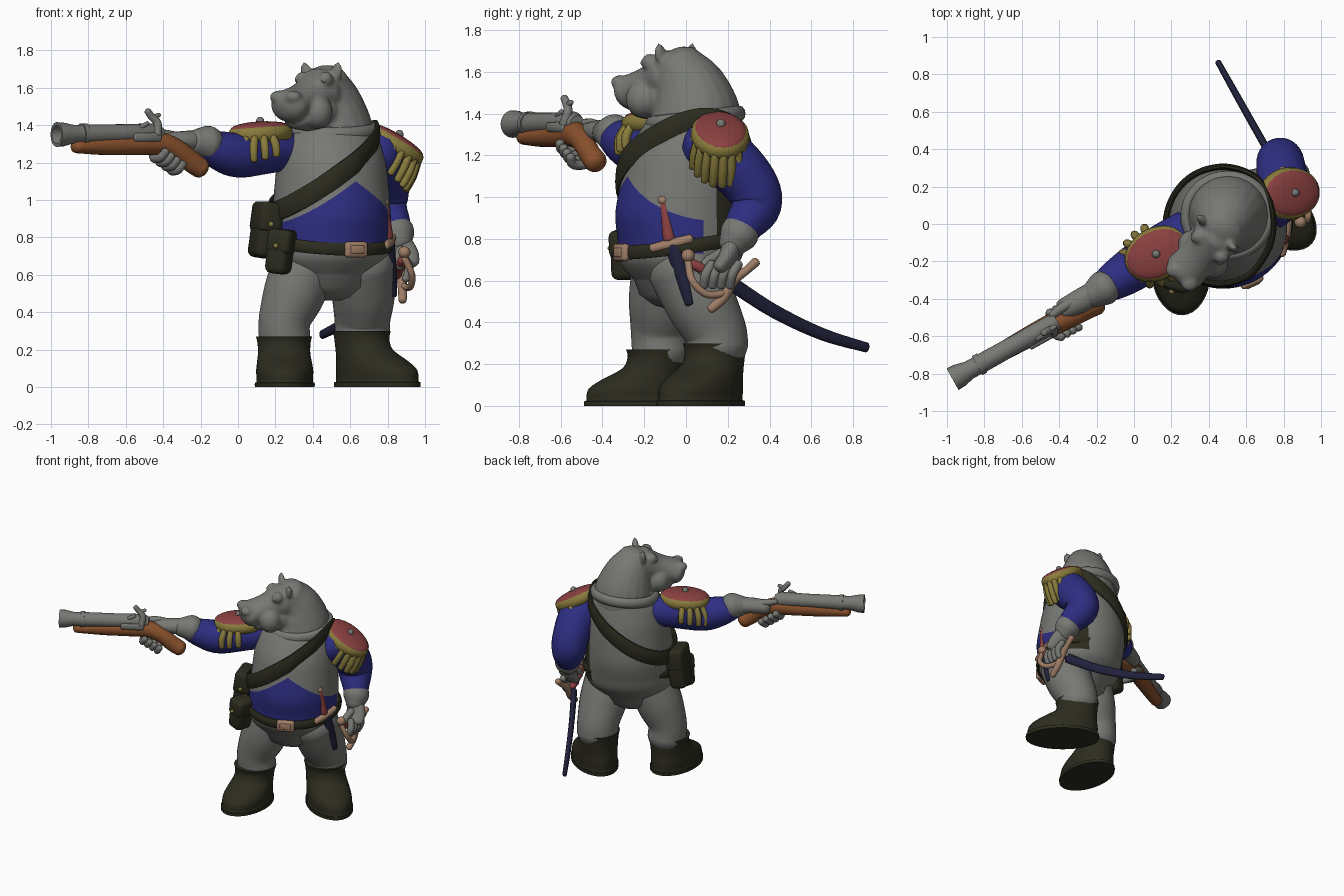
import bpy, bmesh, math
from mathutils import Vector as V, Matrix

if "Cube" in bpy.data.objects:
    bpy.data.objects.remove(bpy.data.objects["Cube"])

def mat(name, r, g, b):
    m = bpy.data.materials.new(name)
    m.diffuse_color = (r, g, b, 1)
    m.use_nodes = True
    m.node_tree.nodes["Principled BSDF"].inputs["Base Color"].default_value = m.diffuse_color
    return m

GREY = mat("grey", .185, .19, .175)
BLUE = mat("coat blue", .027, .027, .225)
GREEN = mat("dark olive", .025, .025, .014)
RED = mat("red", .26, .052, .052)
GOLD = mat("gold", .25, .2, .045)
WOOD = mat("wood", .25, .082, .025)
TAN = mat("brass tan", .35, .21, .135)
NAVY = mat("navy", .015, .015, .045)

def finish(name, bm, *mats):
    bmesh.ops.recalc_face_normals(bm, faces=bm.faces)
    me = bpy.data.meshes.new(name)
    bm.to_mesh(me)
    bm.free()
    for p in me.polygons:
        p.use_smooth = True
    me.set_sharp_from_angle(angle=math.radians(50))
    ob = bpy.data.objects.new(name, me)
    bpy.context.collection.objects.link(ob)
    for m in mats:
        me.materials.append(m)
    return ob

def spline(rows, sub, closed):
    """Catmull-Rom through rows of numbers."""
    n, out = len(rows), []
    get = (lambda i: rows[i % n]) if closed else (lambda i: rows[max(0, min(n - 1, i))])
    for i in range(n if closed else n - 1):
        a, b, c, d = (get(i + k) for k in (-1, 0, 1, 2))
        for s in range(sub):
            t = s / sub
            out.append([.5 * (2*q + (r-p)*t + (2*p-5*q+4*r-w)*t*t + (3*q-p-3*r+w)*t**3)
                        for p, q, r, w in zip(a, b, c, d)])
    return out if closed else out + [list(rows[-1])]

def loft(name, rings, m, up=(0, 0, 1), axis=None, sub=5, seg=20, closed=False, dome=True, bm=None):
    """Sweep an oval (x, y, z, w, h) along a path; adds to bm or makes an object."""
    rows = [tuple(r) + ((r[3],) if len(r) == 4 else ()) for r in rings]
    rows = spline(rows, sub, closed) if sub > 1 else rows
    out, n, side, sections = bm or bmesh.new(), len(rows), None, []
    for i, r in enumerate(rows):
        a, b = (rows[i-1], rows[(i+1) % n]) if closed else (rows[max(0, i-1)], rows[min(n-1, i+1)])
        t = V(axis) if axis else V(b[:3]) - V(a[:3])
        t.normalize()
        if side is None or closed:
            side = t.cross(V(up))
            if side.length < .2:
                side = t.cross(V((0, 1, 0)))
        side = (side - t * side.dot(t)).normalized()
        sections.append((V(r[:3]), t, side, side.cross(t), r[3], r[4]))
    if dome and not closed:
        def cap(s, sign):
            c, t, u, v, w, h = s
            k = min(w, h) * .7
            return [(c + t * sign * k * math.sin(x), t, u, v, w * math.cos(x), h * math.cos(x))
                    for x in (.5, 1., 1.35)]
        sections = cap(sections[0], -1)[::-1] + sections + cap(sections[-1], 1)
    loops = [[out.verts.new(c + u * w * math.cos(k * math.tau / seg) + v * h * math.sin(k * math.tau / seg))
              for k in range(seg)] for c, t, u, v, w, h in sections]
    pairs = list(zip(loops, loops[1:])) + ([(loops[-1], loops[0])] if closed else [])
    for p, q in pairs:
        for k in range(seg):
            out.faces.new((p[k], p[(k+1) % seg], q[(k+1) % seg], q[k]))
    if not closed:
        out.faces.new(loops[0])
        out.faces.new(loops[-1])
    return out if bm or m is None else finish(name, out, m)

def ball(name, c, size, m, rot=Matrix(), bm=None):
    out = bm or bmesh.new()
    bmesh.ops.create_uvsphere(out, u_segments=20, v_segments=12, radius=1,
                              matrix=Matrix.Translation(c) @ rot.to_4x4() @ Matrix.Diagonal((*size, 1)))
    return out if bm else finish(name, out, m)

def box(name, c, size, m, yaw=0, tilt=0, bevel=.02):
    bm = bmesh.new()
    bmesh.ops.create_cube(bm, size=1, matrix=Matrix.Translation(c) @ Matrix.Rotation(yaw, 4, 'Z')
                          @ Matrix.Rotation(tilt, 4, 'Y') @ Matrix.Diagonal((*size, 1)))
    bmesh.ops.bevel(bm, geom=bm.edges[:], offset=bevel, segments=3, profile=.5, affect='EDGES')
    return finish(name, bm, m)

# Torso: (z, centre y, half width, half depth) in a frame turned toward F; cut along the coat opening
F, U, UP = V((.42, -.908, 0)), V((.908, .42, 0)), V((0, 0, 1))
TORSO = [(.6, -.04, .24, .2), (.69, -.03, .315, .28), (.8, -.02, .32, .305),
         (.92, -.015, .315, .325), (1.06, -.005, .305, .31), (1.2, .005, .29, .285),
         (1.32, .025, .26, .24), (1.4, .045, .21, .2)]
bm = loft("", [(.5, y, z, a, b) for z, y, a, b in TORSO], None, up=F, axis=(0, 0, 1), sub=8, seg=80)
O = V((.5, 0, 0))
for co, no in ((O + UP * 1.1, UP + U * .68), (O + UP * 1.1, UP - U * .68), (O + F * .05, F), (O - F * .02, F), (O - F * .17, F)):
    bmesh.ops.bisect_plane(bm, geom=bm.verts[:] + bm.edges[:] + bm.faces[:], plane_co=co, plane_no=no)
torso = finish("torso", bm, GREY, BLUE, GREEN)
for p in torso.data.polygons:
    d = p.center - O
    f, u, z = d.dot(F), d.dot(U), p.center.z
    if f > .05 and .73 < z < 1.1 - .68 * abs(u):
        p.material_index = 1
    elif u > .1 and -.17 < f < -.02 and .72 < z < 1.08:
        p.material_index = 2

def surf(ang, z, off):
    """Point on the torso surface."""
    for p, q in zip(TORSO, TORSO[1:]):
        if z <= q[0]:
            break
    t = min(1, (z - p[0]) / (q[0] - p[0]))
    y, a, b = (p[i] + (q[i] - p[i]) * t for i in (1, 2, 3))
    return V((.5, y, z)) + U * (a + off) * math.cos(ang) + F * (b + off) * math.sin(ang)

# Belt (tucked under the coat at the back), shoulder strap, collar, buckle
ANG = [i * math.tau / 32 for i in range(32)]
loft("belt", [(*surf(a, .78 - .045 * math.sin(a), .008 + .06 * min(0, math.sin(a) + .25)), .016, .035) for a in ANG],
     GREEN, closed=True, sub=3, seg=10)
loft("shoulder_strap", [(*surf(a, 1.155 + .215 * math.cos(a) + .045 * math.sin(a), .014), .018, .056) for a in ANG],
     GREEN, closed=True, sub=3, seg=10)
loft("collar", [(.5 + .222 * math.cos(a), .045 + .21 * math.sin(a), 1.375 + .025 * math.sin(a), .03, .038)
                for a in ANG], GREY, closed=True, sub=2, seg=12)
b = surf(math.pi / 2, .735, .022)
box("buckle", b, (.13, .04, .085), TAN, yaw=.43, bevel=.018)
box("buckle_centre", b + F * .014, (.08, .025, .045), TAN, yaw=.43, bevel=.008)

# Legs and boots
loft("right_leg", [(.36, -.09, .66, .17), (.3, -.11, .5, .165), (.25, -.125, .36, .14), (.25, -.12, .25, .138)], GREY, seg=28)
loft("left_leg", [(.66, -.01, .67, .178), (.67, .07, .5, .17), (.665, .14, .36, .15), (.665, .15, .28, .148)], GREY, seg=28)
BOOT = [(0, 0, .25, .16), (.025, 0, .25, .16), (.03, 0, .24, .15), (.09, -.005, .235, .153), (.14, -.035, .2, .148),
        (.2, -.085, .15, .14), (.26, -.1, .14, .142), (.3, -.1, .147, .15)]
for name, c, d, k, kz in (("right_boot", V((.25, -.24, 0)), V((.04, -1, 0)), .99, .9),
                          ("left_boot", V((.745, .07, 0)), V((.77, -.64, 0)), 1.08, 1)):
    d.normalize()
    loft(name, [(*(c + d * s * k + UP * z * kz), w, l * k) for z, s, l, w in BOOT], GREEN, up=d,
         axis=(0, 0, 1), sub=3, seg=36, dome=False)

# Head: blended blobs
bm = bmesh.new()
loft("", [(.51, .05, 1.32, .22), (.5, .045, 1.42, .21), (.485, .015, 1.53, .175), (.465, -.035, 1.62, .13)], None, bm=bm)
loft("", [(.44, -.07, 1.58, .13), (.35, -.17, 1.54, .105, .09), (.27, -.255, 1.5, .115, .09)], None, bm=bm)
loft("", [(.44, -.08, 1.47, .12), (.31, -.21, 1.425, .085, .05)], None, bm=bm)
H, S = V((-.66, -.75, 0)), V((.75, -.66, 0))
crown = V((.46, -.06, 1.6))
for s in (-1, 1):
    ball("", crown + H * .08 + S * .08 * s + UP * .045, (.042, .042, .042), None, bm=bm)
    ball("", V((.255, -.28, 1.55)) + S * .055 * s, (.045, .045, .035), None, bm=bm)
    ball("", V((.37, -.16, 1.47)) + S * .075 * s, (.08, .08, .09), None, bm=bm)
    ear = V((.445, -.05, 1.66)) + S * .1 * s
    loft("", [(*ear, .035, .025), (*(ear + UP * .045 + S * .015 * s), .034, .02),
              (*(ear + UP * .072 + S * .02 * s), .013, .01)], None, up=H, bm=bm)
head = finish("head", bm, GREY)
r = head.modifiers.new("blend", 'REMESH')
r.mode, r.voxel_size, r.use_smooth_shade = 'VOXEL', .011, True
head.modifiers.new("soften", 'SMOOTH').iterations = 6
for s in (-1, 1):
    ball("eye", crown + H * .102 + S * .092 * s + UP * .043, (.02, .02, .02), GREY)

# Arms and cuffs
loft("right_sleeve", [(.3, -.02, 1.27, .105), (.14, -.13, 1.26, .122), (0, -.235, 1.24, .12), (-.1, -.3, 1.265, .105),
                      (-.18, -.35, 1.295, .08)], BLUE, seg=28)
loft("right_cuff", [(-.15, -.335, 1.3, .092), (-.175, -.35, 1.305, .092), (-.23, -.385, 1.31, .068)], GREY)
loft("left_sleeve", [(.73, .09, 1.26, .13), (.79, .2, 1.18, .14), (.785, .31, 1.06, .13), (.785, .335, .96, .122),
                     (.83, .28, .87, .095), (.85, .25, .82, .08)], BLUE, seg=28)
loft("left_cuff", [(.845, .265, .84, .092), (.855, .245, .81, .09), (.865, .22, .77, .068)], GREY)

# Epaulettes: pad, braided rim, hanging fringe
def epaulette(side, c, d, n, splay, drop):
    c, d, n = V(c), V(d).normalized(), V(n)
    n = (n - d * n.dot(d)).normalized()
    s = n.cross(d)
    ball(side + "_epaulette_pad", c, (.17, .125, .035), RED, Matrix((d, s, n)).transposed())
    ball(side + "_epaulette_button", c + n * .035, (.022, .022, .025), GREY)
    rim = lambda a, k: c + d * .16 * k * math.cos(a) + s * .12 * k * math.sin(a)
    loft(side + "_epaulette_rim", [(*(rim(a, 1) - n * .03), .02, .038) for a in ANG[::2]], GOLD, up=n,
         closed=True, sub=3, seg=8)
    for i in range(11):
        a = (i - 5) * .32
        k = drop * (.75 + .25 * math.cos(a))
        pts = [(*(rim(a, 1) - n * .045), .021), (*(rim(a, splay) - n * (.04 + k * .5)), .023),
               (*(rim(a, splay + .03) - n * (.04 + k)), .02)]
        loft(side + "_fringe", pts, GOLD, sub=3, seg=8)

epaulette("right", (.12, -.16, 1.385), (-.87, -.48, -.05), (0, 0, 1), 1.25, .14)
epaulette("left", (.845, .165, 1.32), (.84, .1, -.5), (.5, .05, .87), 1.1, .16)

# Pistol: P(length from muzzle, sideways, z)
def P(l, s, z):
    return (-.97 + l * .875 + s * .485, -.83 + l * .485 - s * .875, z)

AX = (.875, .485, 0)
loft("barrel", [(*P(l, 0, z), r) for l, z, r in ((.12, 1.352, .035), (0, 1.35, .05), (0, 1.35, .066), (.04, 1.35, .064),
     (.1, 1.352, .05), (.15, 1.352, .05), (.15, 1.352, .058), (.18, 1.352, .058), (.18, 1.352, .052), (.4, 1.355, .05),
     (.6, 1.358, .052), (.64, 1.35, .04))], GREY, axis=AX, sub=1, seg=24, dome=False)
loft("stock", [(*P(l, s, z), w, h) for l, s, z, w, h in ((.12, 0, 1.285, .045, .035), (.3, 0, 1.29, .05, .05),
     (.5, 0, 1.295, .057, .055), (.63, .005, 1.3, .06, .062), (.73, .02, 1.265, .052, .055),
     (.81, .025, 1.205, .05, .058), (.865, .025, 1.17, .055, .055))], WOOD)
loft("lock_plate", [(*P(.45, .055, 1.335), .012, .022), (*P(.6, .055, 1.335), .012, .026)], GREY, sub=2)
loft("hammer", [(*P(.59, .045, 1.35), .024), (*P(.6, .03, 1.41), .022), (*P(.57, .02, 1.445), .02),
                (*P(.545, .02, 1.475), .018)], GREY)
loft("hammer_spur", [(*P(.57, .02, 1.435), .017), (*P(.615, .02, 1.455), .012)], GREY, sub=2)
loft("frizzen", [(*P(.5, .03, 1.39), .014), (*P(.54, .03, 1.41), .012)], GREY, sub=2)

# Gloved hands
loft("right_hand", [(*P(.9, -.04, 1.31), .06), (*P(.81, -.035, 1.315), .065, .055), (*P(.7, -.04, 1.31), .055, .05)], GREY)
for i in range(4):
    l, z = .6 + i * .035, -.022 * i
    loft("right_finger", [(*P(l + .03, -.06, 1.27 + z), .024), (*P(l, -.01, 1.225 + z), .024), (*P(l, .06, 1.225 + z), .024),
                          (*P(l + .02, .085, 1.26 + z), .022)], GREY, seg=10)
loft("right_thumb", [(*P(.78, -.05, 1.33), .03), (*P(.69, -.05, 1.35), .026), (*P(.63, -.04, 1.355), .02)], GREY, seg=12)
loft("left_hand", [(.865, .225, .78, .05, .06), (.885, .2, .71, .045, .08), (.89, .165, .66, .04, .08)], GREY, up=(1, 0, 0.3))
for i in range(4):
    y = .095 + .042 * i
    loft("left_finger", [(.895, y + .03, .68, .023), (.915, y, .63, .024), (.895, y - .01, .575, .021)], GREY, seg=10)
loft("left_thumb", [(.87, .17, .73, .028), (.86, .1, .69, .024), (.87, .075, .64, .02)], GREY, seg=12)

# Sword with curved scabbard and looped guard
loft("sword_scabbard", [(.82, .22, .585, .022, .036), (.7, .42, .455, .02, .034), (.57, .65, .345, .019, .03),
                        (.45, .865, .28, .016, .024)], NAVY)
loft("sword_grip", [(.85, .2, .6, .025), (.88, .03, .68, .025)], RED)
loft("sword_guard", [(.88, .335, .69, .022), (.88, .29, .65, .02), (.875, .225, .6, .026), (.88, .18, .52, .025),
                     (.88, .12, .465, .022)], TAN, seg=12)
loft("sword_knuckle_bow", [(.88, .19, .54, .018), (.92, .1, .535, .018), (.93, .03, .6, .018), (.89, .01, .69, .018)], TAN, seg=12)
ball("sword_pommel", (.89, .01, .72), (.032, .032, .032), TAN)

# Dagger
loft("dagger_sheath", [(.81, -.065, .77, .026, .038), (.825, -.02, .62, .022, .032), (.835, .015, .49, .014, .02)], NAVY)
loft("dagger_grip", [(.785, -.105, .96, .022), (.8, -.08, .8, .03)], RED)
loft("dagger_guard", [(.79, -.16, .755, .022), (.81, -.07, .775, .026), (.825, .02, .8, .022)], TAN, seg=12)
ball("dagger_pommel", (.78, -.11, .985), (.027, .027, .025), TAN)

# Belt pouches with flaps and studs
for name, c, size, yaw, tilt in (("satchel", (.145, -.12, .84), (.12, .2, .3), .3, .14),
                                 ("belt_pouch", (.225, -.285, .725), (.125, .14, .24), -.3, .12)):
    c = V(c)
    box(name, c, size, GREEN, yaw, tilt, .035)
    box(name + "_flap", c + V((.01, 0, size[2] * .22)), (size[0] + .012, size[1] + .012, size[2] * .55), GREEN, yaw, tilt, .03)
    q = Matrix.Rotation(yaw, 3, 'Z') @ V((0, -size[1] / 2 - .01, 0))
    ball(name + "_stud", c + q + UP * .03, (.014, .014, .014), GOLD)
